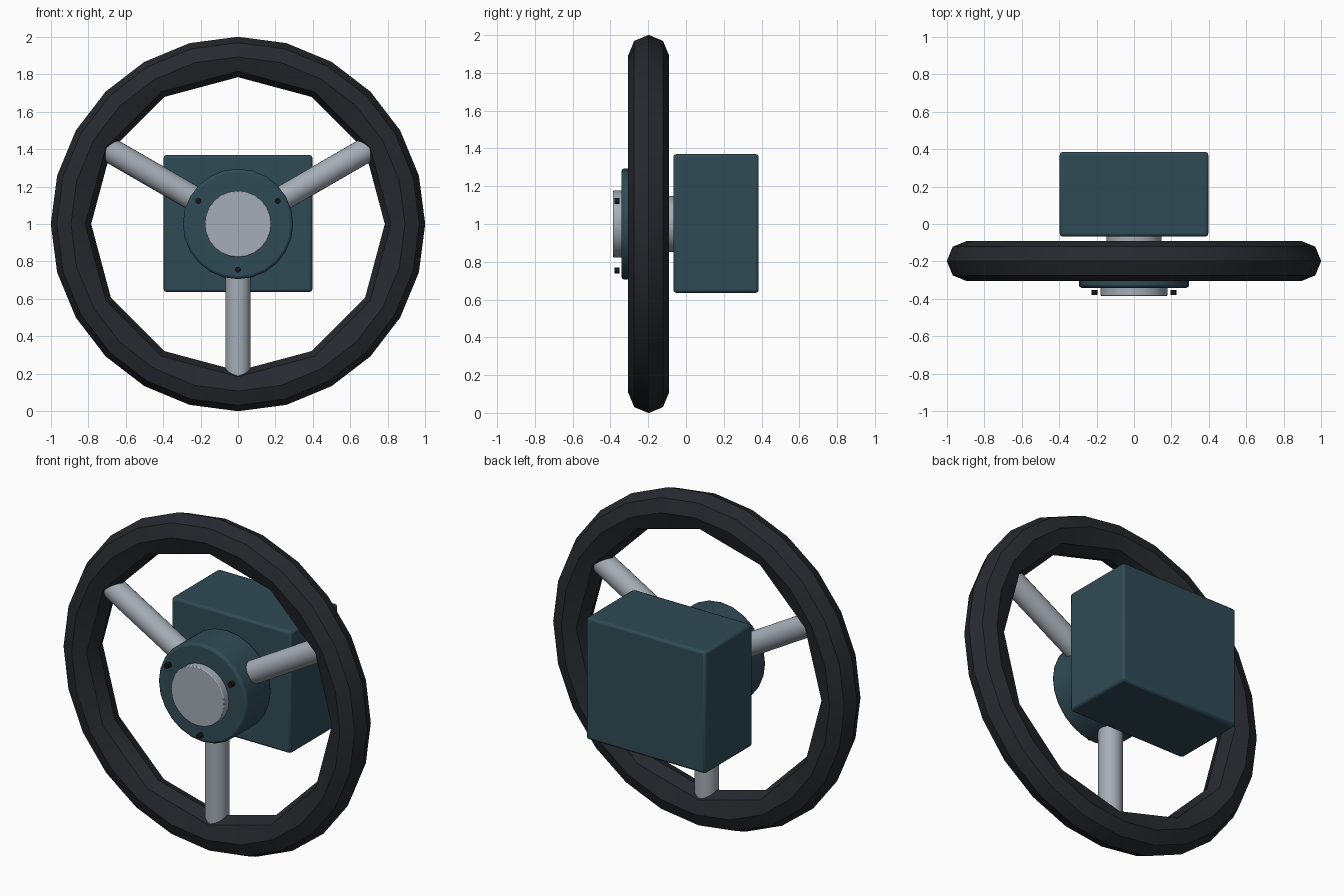
import bpy, bmesh
from math import sin, cos, pi, radians
from mathutils import Vector

if "Cube" in bpy.data.objects:
    bpy.data.objects.remove(bpy.data.objects["Cube"])


def material(name, rgb):
    m = bpy.data.materials.new(name)
    m.diffuse_color = (*rgb, 1)
    m.use_nodes = True
    m.node_tree.nodes["Principled BSDF"].inputs["Base Color"].default_value = m.diffuse_color
    return m


RUBBER = material("dark_rubber", (0.02, 0.022, 0.028))
TEAL = material("teal_paint", (0.03, 0.07, 0.092))
STEEL = material("light_steel", (0.38, 0.42, 0.47))
BLACK = material("black_bolt", (0.008, 0.008, 0.01))
SPOKE_ANGLES = [radians(a) for a in (30, 150, 270)]
RIM_Y = -0.198


def finish(ob, mat, bevel=0.0, segments=2):
    ob.data.materials.append(mat)
    if bevel:
        b = ob.modifiers.new("soft_edges", 'BEVEL')
        b.width, b.segments = bevel, segments
        b.limit_method = 'ANGLE'
    bpy.ops.object.select_all(action='DESELECT')
    ob.select_set(True)
    bpy.context.view_layer.objects.active = ob
    bpy.ops.object.shade_smooth_by_angle(angle=radians(40))
    return ob


def rod(name, a, b, radius, mat, sides=24, bevel=0.0):
    a, b = Vector(a), Vector(b)
    bpy.ops.mesh.primitive_cylinder_add(vertices=sides, radius=radius, depth=(b - a).length,
                                        location=(a + b) / 2)
    ob = bpy.context.object
    ob.name = name
    ob.rotation_euler = (b - a).to_track_quat('Z', 'Y').to_euler()
    return finish(ob, mat, bevel)


def polar(r, angle, y):
    return (r * cos(angle), y, 1 + r * sin(angle))


# Rim: 24-sided outside, 12-sided inside, octagonal section
bm = bmesh.new()
N, M, R, r = 24, 8, 0.893, 0.108
rings = []
for i in range(N):
    ring = []
    for j in range(M):
        t = 2 * pi * j / M
        rad = R + r * cos(t)
        if i % 2 and j in (3, 4, 5):
            rad *= cos(pi / 12)
        ring.append(bm.verts.new(polar(rad, 2 * pi * i / N, RIM_Y + r * sin(t))))
    rings.append(ring)
for i in range(N):
    p, q = rings[i], rings[(i + 1) % N]
    for j in range(M):
        k = (j + 1) % M
        bm.faces.new((p[j], q[j], q[k], p[k]))
bmesh.ops.recalc_face_normals(bm, faces=bm.faces)
mesh = bpy.data.meshes.new("rim")
bm.to_mesh(mesh)
bm.free()
rim = bpy.data.objects.new("rim", mesh)
bpy.context.collection.objects.link(rim)
finish(rim, RUBBER)
bpy.ops.object.shade_smooth_by_angle(angle=radians(60))

# Spokes and hub bolts
for n, a in enumerate(SPOKE_ANGLES, 1):
    rod(f"spoke_{n}", polar(0.15, a, RIM_Y), polar(0.86, a, RIM_Y), 0.067, STEEL)
    rod(f"hub_bolt_{n}", polar(0.245, a, -0.352), polar(0.245, a, -0.379), 0.016, BLACK, 12)

# Hub, centre cap and steering column
rod("hub", (0, -0.10, 1), (0, -0.341, 1), 0.295, TEAL, 24, 0.015)
rod("centre_cap", (0, -0.33, 1), (0, -0.386, 1), 0.178, STEEL, 24, 0.005)
rod("column", (0, -0.15, 1), (0, 0.0, 1), 0.148, STEEL, 24)

# Housing behind the wheel
bpy.ops.mesh.primitive_cube_add(size=1, location=(0, 0.159, 1.003))
box = bpy.context.object
box.name = "housing"
box.scale = (0.794, 0.452, 0.734)
bpy.ops.object.transform_apply(location=False, rotation=False, scale=True)
finish(box, TEAL, 0.015)
